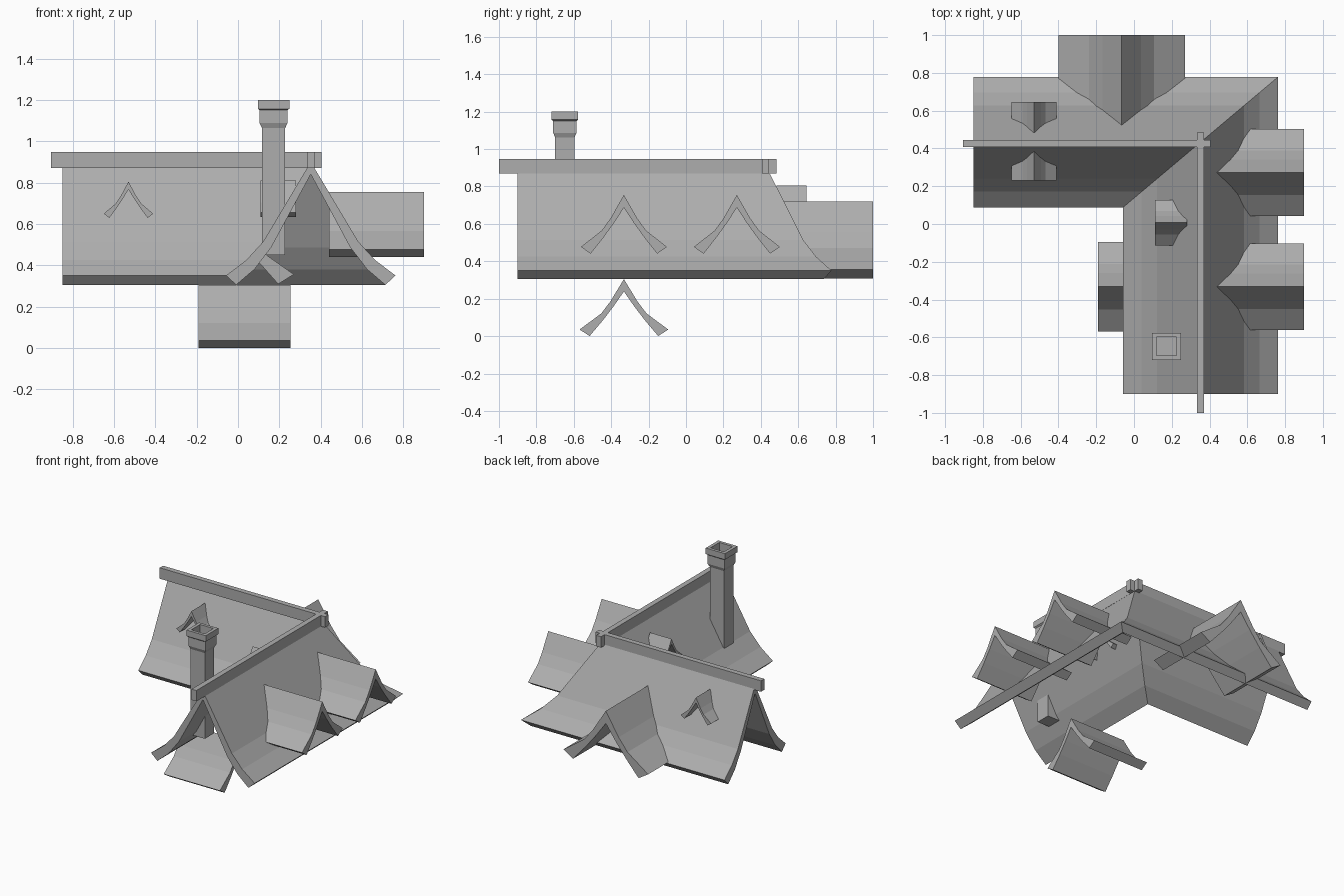
import bpy, bmesh

if "Cube" in bpy.data.objects:
    bpy.data.objects.remove(bpy.data.objects["Cube"])

# Dark grey used on every part
grey = bpy.data.materials.new("roof_grey")
grey.diffuse_color = (.42, .42, .42, 1)
grey.use_nodes = True
grey.node_tree.nodes["Principled BSDF"].inputs["Base Color"].default_value = grey.diffuse_color


def make(name, rings, loop=False):
    """Bridge equal-sized closed rings; cap the ends."""
    bm = bmesh.new()
    vs = [[bm.verts.new(p) for p in r] for r in rings]
    n = len(vs[0])
    for a, b in zip(vs, vs[1:]):
        for i in range(n):
            j = (i + 1) % n
            bm.faces.new((a[i], a[j], b[j], b[i]))
    # Caps as quad strips on folded roof sheets, single faces otherwise
    for r in (vs[0], vs[-1]):
        if loop:
            bm.faces.new(r)
        else:
            for i in range(n // 2 - 1):
                bm.faces.new((r[i], r[i + 1], r[n - 2 - i], r[n - 1 - i]))
    bmesh.ops.recalc_face_normals(bm, faces=bm.faces)
    me = bpy.data.meshes.new(name)
    bm.to_mesh(me)
    bm.free()
    me.materials.append(grey)
    ob = bpy.data.objects.new(name, me)
    bpy.context.collection.objects.link(ob)
    return ob


def sheet(outer, inner):
    """Mirror half profiles (apex first) into one closed gable section."""
    def full(h):
        return [(-u, z) for u, z in reversed(h[1:])] + list(h)
    return full(outer) + full(inner)[::-1]


def box(name, x0, x1, y0, y1, z0, z1):
    make(name, [[(x0, y0, z), (x1, y0, z), (x1, y1, z), (x0, y1, z)] for z in (z0, z1)], True)


# Main L-shaped roof, mitred at the corner
RX, RY, HX, HY = 0.352, 0.433, 0.41, 0.345
main = sheet([(0, .90), (.56, .515), (.76, .425), (1, .35)],
             [(0, .84), (.465, .487), (.665, .38), (.88, .305)])
make("main_roof", [
    [(-.85, RY + HY * u, z) for u, z in main],
    [(RX + HX * u, RY + HY * u, z) for u, z in main],
    [(RX + HX * u, -.90, z) for u, z in main]])

# Ridge beams
box("ridge_beam_side", -.905, .405, .407, .445, .87, .948)
box("ridge_beam_front", .333, .371, -1.0, .485, .87, .948)

# Flared dormer section, relative to its apex
dorm = sheet([(0, 0), (.07, -.123), (.118, -.19), (.23, -.278)],
             [(0, -.068), (.052, -.148), (.108, -.226), (.178, -.314)])


def dormer(name, axis, centre, a, b, apex, sx, sz):
    """Gabled cover running along an axis from a to b."""
    rings = []
    for t in (a, b):
        if axis == "x":
            rings.append([(t, centre + u * sx, apex + z * sz) for u, z in dorm])
        else:
            rings.append([(centre + u * sx, t, apex + z * sz) for u, z in dorm])
    make(name, rings)


dormer("dormer_right_back", "x", .272, .44, .90, .755, 1, 1)
dormer("dormer_right_front", "x", -.332, .44, .90, .755, 1, 1)
dormer("porch_roof", "x", -.332, -.19, .255, .305, 1.03, .97)
dormer("back_gable_roof", "y", -.065, .525, 1.0, .72, 1.457, 1.31)
dormer("vent_front", "y", -.53, .23, .385, .805, .52, .56)
dormer("vent_back", "y", -.53, .485, .645, .805, .52, .56)
dormer("vent_left", "x", .007, .11, .28, .81, .52, .56)

# Chimney with stepped cap and hollow flue
cx, cy = .172, -.648
steps = [(.056, .45), (.056, 1.063), (.067, 1.087), (.067, 1.15), (.076, 1.157),
         (.076, 1.20), (.053, 1.20), (.053, 1.09)]
make("chimney", [[(cx + sx * h, cy + sy * h * .93, z)
                  for sx, sy in ((-1, -1), (1, -1), (1, 1), (-1, 1))]
                 for h, z in steps], True)
